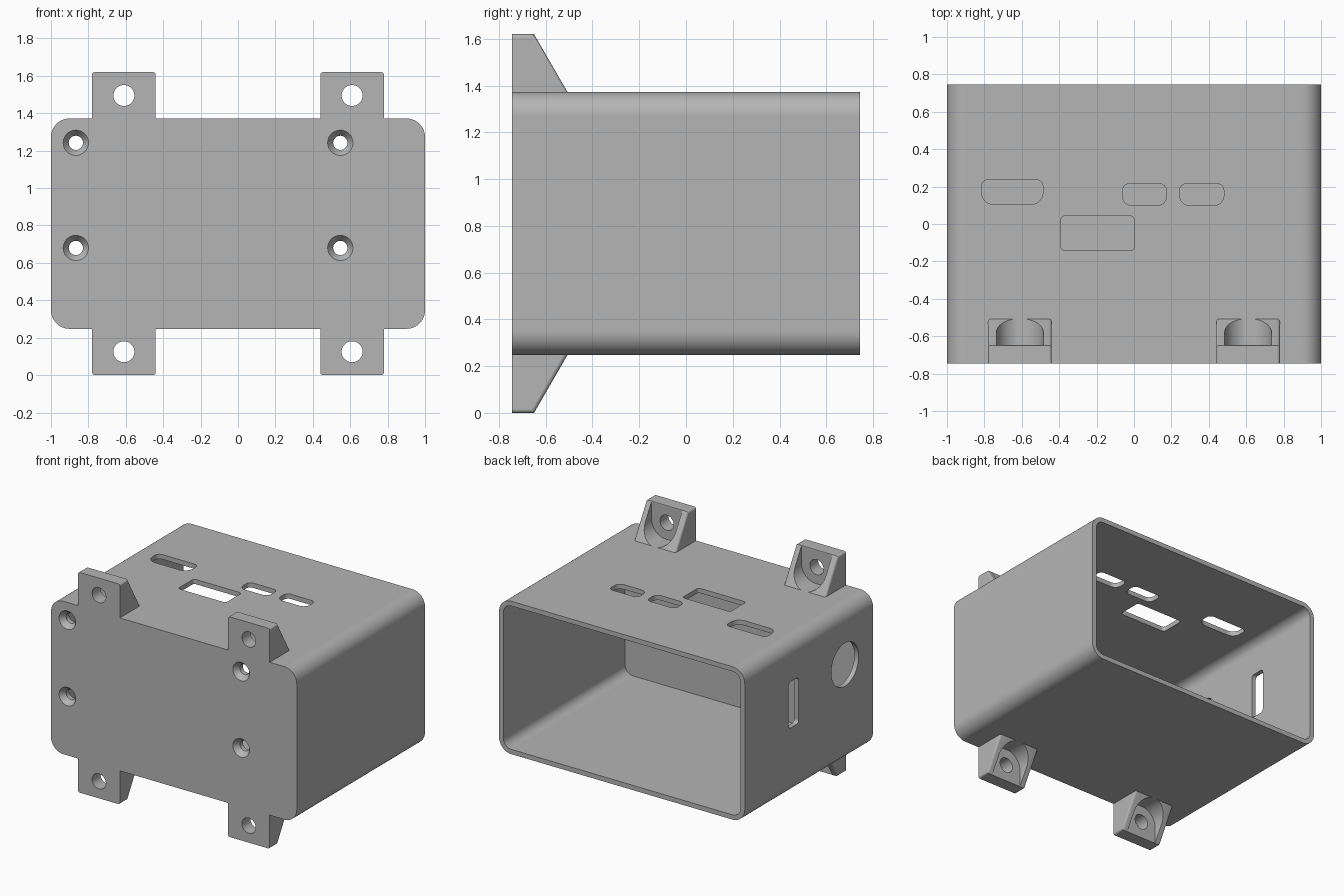
import bpy, bmesh
from math import sin, cos, pi

cube = bpy.data.objects.get("Cube")
if cube:
    bpy.data.objects.remove(cube, do_unlink=True)

# Main dimensions
HALF_W, HALF_D = 1.0, 0.745
Z0, Z1 = 0.2475, 1.3725
MID = (Z0 + Z1) / 2
WALL, FLOOR = 0.035, 0.075
FRONT = -HALF_D

plastic = bpy.data.materials.new("grey plastic")
plastic.use_nodes = True
GREY = (0.46, 0.46, 0.46, 1)
plastic.diffuse_color = GREY
plastic.node_tree.nodes["Principled BSDF"].inputs["Base Color"].default_value = GREY


def circle(u, v, r, n=48):
    return [(u + r * cos(2 * pi * i / n), v + r * sin(2 * pi * i / n)) for i in range(n)]


def rounded(u0, u1, v0, v1, low, high=None, n=12):
    """Rounded rectangle with separate radii for the lower and upper corners."""
    high = low if high is None else high
    corners = [(u1 - high, v1 - high, high), (u0 + high, v1 - high, high),
               (u0 + low, v0 + low, low), (u1 - low, v0 + low, low)]
    return [(u + r * cos((k + i / n) * pi / 2), v + r * sin((k + i / n) * pi / 2))
            for k, (u, v, r) in enumerate(corners) for i in range(n + 1)]


def loft(name, axis, a, b, outline, end=None):
    """Solid between an outline at a and another (or the same) at b along an axis."""
    place = {"x": lambda u, v, t: (t, u, v),
             "y": lambda u, v, t: (u, t, v),
             "z": lambda u, v, t: (u, v, t)}[axis]
    bm = bmesh.new()
    first = [bm.verts.new(place(u, v, a)) for u, v in outline]
    last = [bm.verts.new(place(u, v, b)) for u, v in (end or outline)]
    bm.faces.new(first)
    bm.faces.new(last)
    n = len(first)
    for i in range(n):
        j = (i + 1) % n
        bm.faces.new((first[i], first[j], last[j], last[i]))
    bmesh.ops.recalc_face_normals(bm, faces=bm.faces)
    mesh = bpy.data.meshes.new(name)
    bm.to_mesh(mesh)
    bm.free()
    obj = bpy.data.objects.new(name, mesh)
    bpy.context.collection.objects.link(obj)
    mesh.materials.append(plastic)
    return obj


def combine(target, tool, operation="DIFFERENCE"):
    tool.hide_render = True
    mod = target.modifiers.new("combine", "BOOLEAN")
    mod.operation, mod.solver, mod.object = operation, "EXACT", tool
    bpy.context.view_layer.objects.active = target
    bpy.ops.object.modifier_apply(modifier=mod.name)
    bpy.data.objects.remove(tool, do_unlink=True)


def mounting_tab(x, side):
    """Wedge-shaped screw tab, above (side 1) or below (side -1) the box."""
    def z(h):
        return MID + side * h
    base, top, half = Z1 - MID, MID, 0.17
    tab = loft("mounting_tab", "x", x - half, x + half,
               [(FRONT, z(base - 0.02)), (FRONT, z(top)), (-0.65, z(top)),
                (-0.507, z(base)), (-0.507, z(base - 0.02))])
    # Soften the side edges, leaving the front face crisp
    bm = bmesh.new()
    bm.from_mesh(tab.data)
    edges = [e for e in bm.edges
             if abs(e.verts[0].co.x - e.verts[1].co.x) < 1e-4
             and max(v.co.y for v in e.verts) > FRONT + 0.01
             and max(abs(v.co.z - MID) for v in e.verts) > base - 0.01]
    bmesh.ops.bevel(bm, geom=edges, offset=0.015, segments=4, profile=0.5, affect="EDGES")
    bm.to_mesh(tab.data)
    bm.free()
    # U-shaped screw-head recess, open towards the outer end
    hole, r = 0.685, 0.125
    arch = [(x + r * cos(pi * i / 24), z(hole - r * sin(pi * i / 24))) for i in range(25)]
    arch += [(x - r, z(top + 0.1)), (x + r, z(top + 0.1))]
    combine(tab, loft("recess_cutter", "y", -0.648, -0.3, arch))
    combine(tab, loft("hole_cutter", "y", -0.9, -0.4, circle(x, z(hole), 0.056)))
    return tab


# Open-backed box
box = loft("enclosure", "y", FRONT, HALF_D, rounded(-HALF_W, HALF_W, Z0, Z1, 0.1))
cavity = rounded(-HALF_W + WALL, HALF_W - WALL, Z0 + WALL, Z1 - WALL, 0.065)
combine(box, loft("cavity_cutter", "y", FRONT + FLOOR, 1, cavity))

# Four mounting tabs
for x in (-0.61, 0.61):
    for side in (-1, 1):
        combine(box, mounting_tab(x, side), "UNION")

# Countersunk screw holes in the front
for x in (-0.867, 0.547):
    for z in (0.68, 1.242):
        combine(box, loft("screw_cutter", "y", -0.9, -0.6, circle(x, z, 0.038)))
        combine(box, loft("countersink_cutter", "y", FRONT - 0.01, FRONT + 0.04,
                          circle(x, z, 0.075), circle(x, z, 0.038)))

# Port openings in the top
for port in (rounded(-0.815, -0.487, 0.105, 0.237, 0.065, 0.035),
             rounded(-0.06, 0.172, 0.1, 0.215, 0.045, 0.035),
             rounded(0.245, 0.48, 0.1, 0.215, 0.05, 0.035),
             rounded(-0.39, 0.0, -0.143, 0.043, 0.02)):
    combine(box, loft("port_cutter", "z", Z1 - 0.1, Z1 + 0.1, port))

# Card slot and round cable opening in the right wall
for opening in (rounded(0.118, 0.236, 0.745, 1.085, 0.025), circle(-0.42, 0.97, 0.159)):
    combine(box, loft("side_cutter", "x", -1.1, -0.9, opening))

# Smooth the curves, keep the flat walls flat
bpy.ops.object.select_all(action="DESELECT")
box.select_set(True)
bpy.context.view_layer.objects.active = box
bpy.ops.object.shade_smooth_by_angle(angle=pi / 6)
for face in box.data.polygons:
    if max(abs(c) for c in face.normal) > 0.9999:
        face.use_smooth = False
